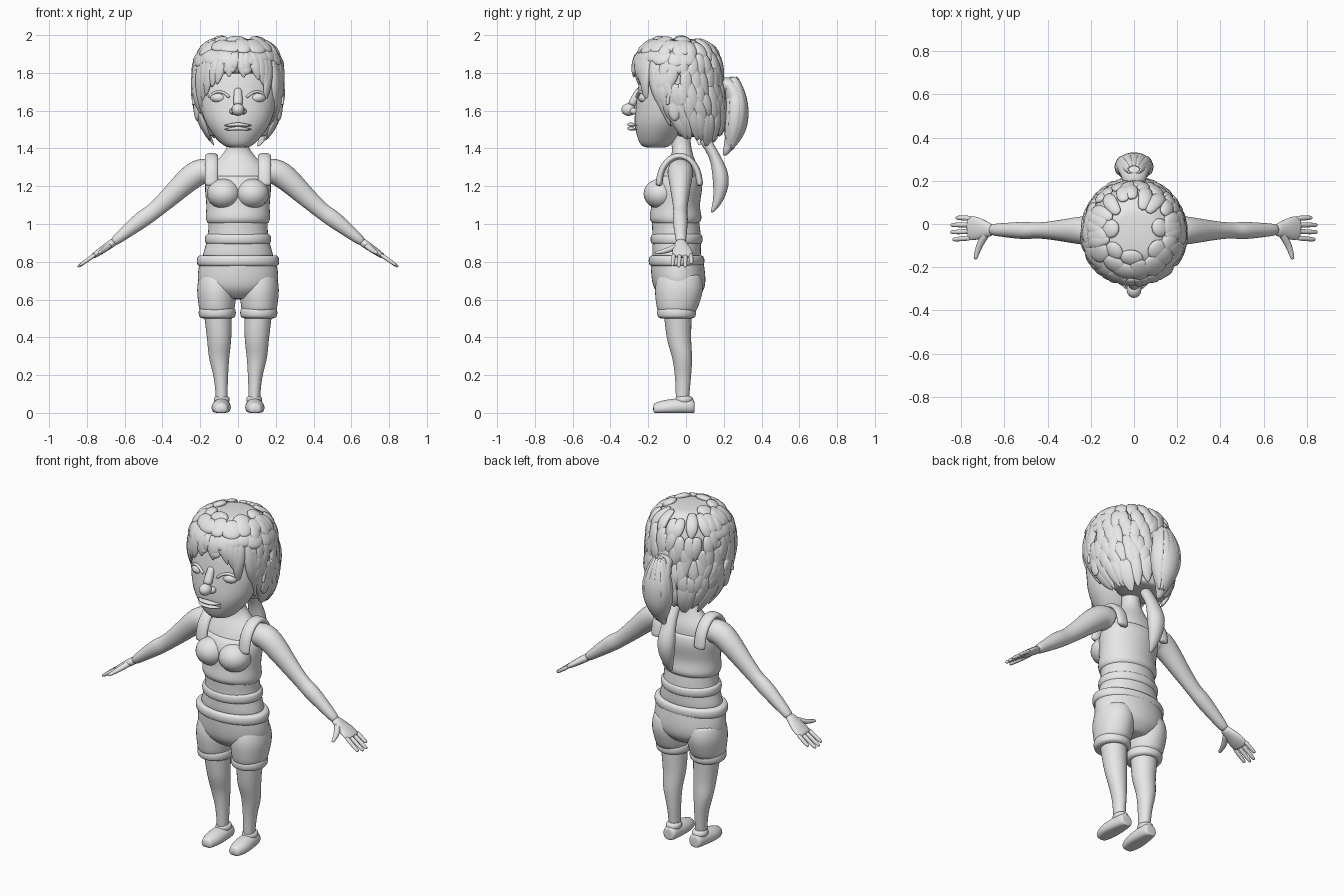
import bpy, bmesh, math, random
from mathutils import Vector, Matrix

random.seed(4)
default_cube = bpy.data.objects.get("Cube")
if default_cube:
    bpy.data.objects.remove(default_cube)

GREY = (.8, .8, .8, 1)
grey = bpy.data.materials.new("plain_grey")
grey.use_nodes = True
grey.diffuse_color = GREY
grey.node_tree.nodes["Principled BSDF"].inputs["Base Color"].default_value = GREY
SIDEWAYS, DEPTHWAYS, UPRIGHT = Vector((1, 0, 0)), Vector((0, 1, 0)), Vector((0, 0, 1))


def resample(keys, steps=3):
    """Pass a smooth curve through the key rings."""
    keys = [Vector(key) for key in keys]
    padded = [keys[0]] + keys + [keys[-1]]
    rings = []
    for before, start, end, after in zip(padded, padded[1:], padded[2:], padded[3:]):
        for step in range(steps):
            t = step / steps
            leave, arrive = (end - before) / 2, (after - start) / 2
            bend = (end - start) * 3 - leave * 2 - arrive
            settle = (start - end) * 2 + leave + arrive
            rings.append(start + leave * t + bend * t ** 2 + settle * t ** 3)
    return rings + [keys[-1]]


def add_tube(bm, rings, side=SIDEWAYS, axis=None, count=14):
    """Skin a tube over rings of x, y, z, half width along side, half depth."""
    centres = [Vector(ring[:3]) for ring in rings]
    last = len(rings) - 1
    loops = []
    for index, (centre, ring) in enumerate(zip(centres, rings)):
        wide, deep = ring[3:]
        chord = centres[min(index + 1, last)] - centres[max(index - 1, 0)]
        along = axis or chord.normalized()
        across = (side - along * side.dot(along)).normalized()
        up = along.cross(across)
        loop = []
        for corner in range(count):
            angle = math.tau * corner / count
            point = centre + across * wide * math.cos(angle) + up * deep * math.sin(angle)
            point.z = max(point.z, 0)
            loop.append(bm.verts.new(point))
        loops.append(loop)
    for low, high in zip(loops, loops[1:]):
        for corner in range(count):
            following = (corner + 1) % count
            bm.faces.new((low[corner], low[following], high[following], high[corner]))
    bm.faces.new(loops[0])
    bm.faces.new(loops[-1])


def add_ball(bm, centre, radii, normal=UPRIGHT):
    turn = normal.to_track_quat('Z', 'Y').to_matrix().to_4x4()
    matrix = Matrix.Translation(centre) @ turn @ Matrix.Diagonal((*radii, 1))
    bmesh.ops.create_uvsphere(bm, u_segments=16, v_segments=10, radius=1, matrix=matrix)


def finish(name, bm, mirror=False, rounded=True):
    bmesh.ops.recalc_face_normals(bm, faces=bm.faces)
    mesh = bpy.data.meshes.new(name)
    bm.to_mesh(mesh)
    bm.free()
    mesh.materials.append(grey)
    for face in mesh.polygons:
        face.use_smooth = True
    part = bpy.data.objects.new(name, mesh)
    bpy.context.collection.objects.link(part)
    if mirror:
        part.modifiers.new("mirror", 'MIRROR')
    if rounded:
        part.modifiers.new("rounding", 'SUBSURF').levels = 1


def tube(name, keys, mirror=False, **options):
    bm = bmesh.new()
    add_tube(bm, resample(keys), **options)
    finish(name, bm, mirror)


def ball(name, centre, radii, mirror=False):
    bm = bmesh.new()
    add_ball(bm, centre, radii)
    finish(name, bm, mirror, rounded=False)


def stack(name, rows, x=0, mirror=False):
    """Upright form from rows of height, y, half width and half depth."""
    keys = [(x, y, z, wide, deep) for z, y, wide, deep in rows]
    tube(name, keys, mirror, axis=UPRIGHT, count=20)


def band(name, z, y, wide, deep, height=.03, **options):
    """Rounded roll of cloth around the body or a limb."""
    rows = [(z + height * t, y, wide - .02 * t ** 4, deep - .02 * t ** 4) for t in (-1, -.7, 0, .7, 1)]
    stack(name, rows, **options)


# Torso, vest and straps
stack("body", [(.8, -.05, .2, .13), (.95, -.05, .16, .13), (1.1, -.06, .165, .12),
               (1.27, -.03, .165, .1), (1.36, -.02, .09, .06), (1.42, -.025, .054, .052),
               (1.5, -.03, .054, .052)])
stack("vest", [(1, -.055, .16, .12), (1.03, -.055, .173, .14), (1.1, -.055, .17, .13),
               (1.2, -.045, .178, .134), (1.26, -.035, .165, .11)])
band("waist_fold", .92, -.05, .178, .14)
ball("bust", (.075, -.135, 1.16), (.09, .09, .08), mirror=True)
arch = [math.pi * step / 6 for step in range(7)]
tube("strap", [(.14, -.035 - .11 * math.cos(a), 1.2 + .16 * math.sin(a), .036, .018) for a in arch],
     mirror=True)

# Shorts, waistband and cuffs
stack("shorts_hips", [(.83, -.05, .2, .14), (.72, -.04, .217, .145), (.65, -.035, .19, .13),
                      (.6, -.03, .08, .08)])
band("waistband", .805, -.05, .222, .15)
stack("shorts_leg", [(.74, -.035, .09, .11), (.65, -.037, .107, .13), (.52, -.05, .09, .1)],
      x=.112, mirror=True)
band("shorts_cuff", .53, -.05, .1, .105, x=.11, mirror=True)

# Legs and shoes
tube("leg", [(.11, -.045, .58, .08, .08), (.1, -.038, .4, .067, .067), (.1, -.02, .29, .055, .054),
             (.09, -.016, .18, .038, .043), (.086, -.02, .05, .03, .034)], mirror=True, axis=UPRIGHT)
tube("shoe", [(.085, .045, .03, .03, .03), (.085, .02, .034, .044, .046), (.09, -.1, .027, .053, .045),
              (.09, -.175, .02, .03, .03)], mirror=True, axis=-DEPTHWAYS)
band("shoe_collar", .07, -.01, .043, .048, height=.02, x=.086, mirror=True)

# Arms and hands
tube("arm", [(.14, -.03, 1.27, .065, .065), (.22, -.03, 1.27, .07, .072), (.37, -.03, 1.135, .046, .053),
             (.45, -.03, 1.065, .038, .045), (.52, -.03, 1.015, .041, .045),
             (.67, -.026, .895, .026, .023)], mirror=True, side=DEPTHWAYS)
hand = bmesh.new()
add_tube(hand, resample([(.65, -.03, .91, .025, .023), (.73, -.02, .855, .056, .019),
                         (.77, -.02, .828, .05, .013)]), side=DEPTHWAYS)
for y, reach in ((.026, .075), (-.004, .1), (-.034, .1), (-.064, .09)):
    finger = [(.75 + reach * t, y * (1 + t / 8), .842 - reach * .7 * t, .013 - .004 * t ** 4, .012 - .004 * t ** 4)
              for t in (0, .4, .8, 1)]
    add_tube(hand, finger, side=DEPTHWAYS, count=8)
add_tube(hand, resample([(.68, -.04, .888, .02, .018), (.715, -.1, .86, .017, .015),
                         (.735, -.165, .846, .009, .008)]), count=8)
finish("hand", hand, mirror=True)

# Head and face
stack("head", [(1.405, -.16, .05, .055), (1.43, -.158, .095, .09), (1.53, -.135, .172, .14),
               (1.65, -.115, .205, .15), (1.76, -.095, .205, .155), (1.84, -.08, .18, .15)])
ball("eye", (.098, -.213, 1.668), (.05, .04, .03), mirror=True)
sweep = (-1, -.5, 0, .5, 1)
lid = [(.1 + .055 * t, 2.4 * (.1 + .055 * t) ** 2 - .265, 1.7 - .03 * t * t) for t in sweep]
tube("upper_eyelid", [(*point, .01, .008) for point in lid], mirror=True, side=DEPTHWAYS, count=8)
tube("nose_bridge", [(0, -.245, 1.72, .02, .015), (0, -.29, 1.625, .028, .025)])
ball("nose", (0, -.304, 1.605), (.034, .038, .033))
ball("nostril", (.025, -.275, 1.597), (.02, .024, .018), mirror=True)
for name, z in (("upper_lip", 1.527), ("lower_lip", 1.506)):
    lip = [(.072 * t, .03 * t * t - .292, z - .006 * abs(t), .02 - .015 * t * t, .011 - .008 * t * t)
           for t in sweep]
    tube(name, lip, side=DEPTHWAYS, count=10)
ball("ear", (.215, -.06, 1.635), (.022, .04, .09), mirror=True)
tube("ear_rim", [(.235, -.06 - .038 * math.cos(a), 1.63 + .085 * math.sin(a), .01, .01) for a in arch],
     mirror=True, count=8)


def hair_ring(z):
    """Centre y and radius of the hair surface at a height."""
    if z > 1.72:
        rise = min((z - 1.72) / .27, .99)
        return -.045, .235 * (1 - rise ** 3) ** (1 / 3)
    drop = (1.72 - z) / .3
    return .08 * drop - .045, .235 - .1 * drop ** 2


def scalp(angle, z):
    """Point on the hair surface; angle zero is the front."""
    y, radius = hair_ring(z)
    return Vector((radius * math.sin(angle), y - radius * math.cos(angle), z))


# Hair base, set back below the hairline to leave the face open
base_rows = []
for step in range(13):
    z = 1.46 + .52 * step / 12
    y, radius = hair_ring(z)
    setback = .04 if z < 1.8 else 0
    base_rows.append((z, y + setback, radius * .93, radius * .93 - setback))
stack("hair_base", base_rows)


def add_lock(bm, degrees, top, bottom, width, thick=.018):
    """Pointed lock lying down the hair surface."""
    angle, drift = math.radians(degrees), random.uniform(-.15, .15)
    rings = []
    for step in range(6):
        t = step / 5
        fullness = .1 + .9 * math.sin(math.pi * (.15 + .85 * t)) ** .8 if step < 5 else .1
        place = scalp(angle + drift * t, top + (bottom - top) * t)
        rings.append((*place, width * fullness, thick * fullness))
    add_tube(bm, rings, side=Vector((math.cos(angle), math.sin(angle), 0)), count=8)


# Layered locks around the sides and back
locks = bmesh.new()
for layer in range(6):
    top = 1.975 - .075 * layer
    number = 13 if layer == 0 else 19
    for index in range(number):
        degrees = 75 + 210 * index / (number - 1) + random.uniform(-4, 4)
        start = min(top + random.uniform(-.02, .02), 1.98)
        length = (.11 if layer == 0 else .16) * random.uniform(.85, 1.15)
        add_lock(locks, degrees, start, start - length, width=.038)
finish("hair_locks", locks)

# Fringe that parts around the face
fringe = bmesh.new()
for index in range(9):
    for sign in (-1, 1):
        bottom = 1.79 - .33 * (index / 8) ** 1.5 + random.uniform(-.02, .02)
        add_lock(fringe, sign * (4 + 8.5 * index), 1.91, bottom, width=.036, thick=.02)
finish("fringe", fringe)

# Rounded tufts on the crown and forehead
tufts = bmesh.new()
head_middle = Vector((0, -.045, 1.74))
for z, size, number in ((1.975, .05, 5), (1.945, .06, 10), (1.89, .058, 13), (1.835, .042, 14)):
    for index in range(number):
        angle = math.radians(210 * (index / (number - 1) - .5) + random.uniform(-6, 6))
        place = scalp(angle, z + random.uniform(-.01, .006))
        outward = (place - head_middle).normalized()
        radii = (size * random.uniform(.8, 1.1), size * random.uniform(.7, 1), .02)
        add_ball(tufts, place - outward * .008, radii, outward)
finish("crown_tufts", tufts, rounded=False)

# Ponytail with overlapping locks, and the loose strand below it
ponytail = bmesh.new()
add_tube(ponytail, resample([(0, .17, 1.7, .05, .05), (0, .22, 1.74, .06, .045), (0, .27, 1.65, .085, .058),
                             (0, .265, 1.5, .07, .055), (0, .2, 1.36, .01, .01)]))
for index in range(11):
    angle = math.tau * index / 11
    across, back = math.sin(angle), math.cos(angle)
    tail = []
    for step in range(6):
        t = step / 5
        spread = math.sin(math.pi * (.1 + .8 * t))
        z = 1.785 - (.39 + random.uniform(-.01, .01)) * t
        middle = .25 + .09 * t - .11 * t * t
        width = .004 + .032 * math.sin(math.pi * t) ** .7 if step else .015
        tail.append((.078 * spread * across, middle + .05 * spread * back, z, width, width / 2))
    add_tube(ponytail, tail, side=Vector((back, -across, 0)), count=8)
finish("ponytail", ponytail)
tube("loose_strand", [(0, .09, 1.46, .035, .03), (0, .15, 1.36, .04, .03), (0, .185, 1.24, .053, .045),
                      (0, .17, 1.13, .035, .028), (0, .135, 1.06, .008, .006)])
